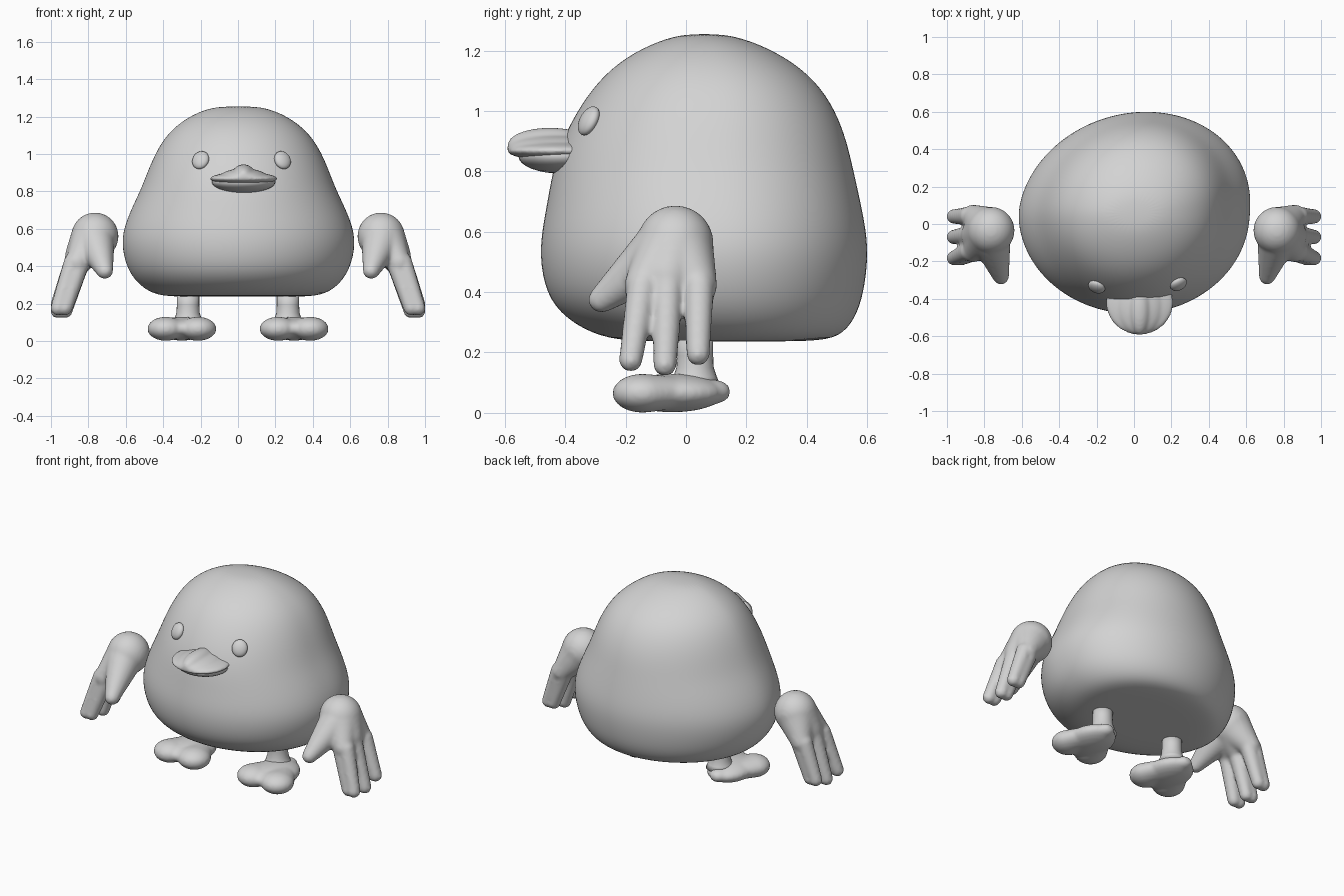
import bpy, bmesh, math
from mathutils import Vector, Matrix

if "Cube" in bpy.data.objects:
    bpy.data.objects.remove(bpy.data.objects["Cube"])

grey = bpy.data.materials.new("soft_grey")
grey.use_nodes = True
grey.diffuse_color = (0.65, 0.65, 0.65, 1)
grey.node_tree.nodes["Principled BSDF"].inputs["Base Color"].default_value = (0.65, 0.65, 0.65, 1)


def finish(name, bm, voxel=0, smooth=0, subdivide=0):
    """Turn a bmesh into a smooth object, optionally fusing its pieces."""
    bmesh.ops.recalc_face_normals(bm, faces=bm.faces)
    mesh = bpy.data.meshes.new(name)
    bm.to_mesh(mesh)
    bm.free()
    mesh.materials.append(grey)
    obj = bpy.data.objects.new(name, mesh)
    bpy.context.collection.objects.link(obj)
    bpy.ops.object.select_all(action='DESELECT')
    bpy.context.view_layer.objects.active = obj
    obj.select_set(True)
    if voxel:
        mod = obj.modifiers.new("fuse", 'REMESH')
        mod.mode, mod.voxel_size = 'VOXEL', voxel
        mod = obj.modifiers.new("soften", 'SMOOTH')
        mod.factor, mod.iterations = 0.5, smooth
    if subdivide:
        mod = obj.modifiers.new("round", 'SUBSURF')
        mod.levels = mod.render_levels = subdivide
    for mod in list(obj.modifiers):
        bpy.ops.object.modifier_apply(modifier=mod.name)
    bpy.ops.object.shade_smooth()


def ellipsoid(bm, centre, radii, turn=Matrix()):
    place = Matrix.Translation(centre) @ turn @ Matrix.Diagonal((*radii, 1))
    bmesh.ops.create_uvsphere(bm, u_segments=32, v_segments=16, radius=1, matrix=place)


def limb(bm, start, end, r1, r2, flat1=1, flat2=1):
    """Tapered capsule: the hull of two, possibly flattened, balls."""
    piece = bmesh.new()
    ellipsoid(piece, start, (r1, r1, r1 * flat1))
    ellipsoid(piece, end, (r2, r2, r2 * flat2))
    hull = bmesh.ops.convex_hull(piece, input=piece.verts)
    inner = [v for v in hull["geom_interior"] if isinstance(v, bmesh.types.BMVert)]
    bmesh.ops.delete(piece, geom=inner, context='VERTS')
    temp = bpy.data.meshes.new("limb_piece")
    piece.to_mesh(temp)
    piece.free()
    bm.from_mesh(temp)
    bpy.data.meshes.remove(temp)


def loft(bm, rows, sides):
    """Skin a stack of closed rings and cap both ends."""
    rings = [[bm.verts.new(p) for p in row] for row in rows]
    for low, high in zip(rings, rings[1:]):
        for i in range(sides):
            j = (i + 1) % sides
            bm.faces.new((low[i], low[j], high[j], high[i]))
    bm.faces.new(rings[0][::-1])
    bm.faces.new(rings[-1])


# Body: height, half width, front and back of each ring
profile = [(.237, .22, -.04, .26), (.237, .39, -.20, .45), (.26, .485, -.315, .525),
           (.33, .565, -.425, .572), (.42, .61, -.475, .596), (.55, .632, -.49, .609),
           (.68, .588, -.465, .585), (.80, .528, -.445, .558), (.90, .489, -.414, .535),
           (1.0, .448, -.363, .498), (1.1, .388, -.293, .433), (1.18, .298, -.20, .33),
           (1.235, .19, -.085, .21), (1.255, .09, .00, .12)]
SIDES = 32
rows = []
for z, width, front, back in profile:
    row = []
    for i in range(SIDES):
        a = 2 * math.pi * i / SIDES
        y = (front + back) / 2 + (back - front) / 2 * math.sin(a)
        row.append((width * math.cos(a) + 0.12 * max(0, y - 0.06), y, z))
    rows.append(row)
bm = bmesh.new()
loft(bm, rows, SIDES)
finish("body", bm, subdivide=2)

# Beak: lip swelling to a soft ridge, and a bowl below it
bm = bmesh.new()
ellipsoid(bm, (.03, -.42, .868), (.182, .174, .034))
ellipsoid(bm, (.03, -.43, .878), (.125, .164, .044))
ellipsoid(bm, (.03, -.45, .89), (.06, .142, .055))
finish("upper_beak", bm, voxel=.007, smooth=20)
bm = bmesh.new()
ellipsoid(bm, (.03, -.41, .85), (.17, .145, .058))
finish("lower_beak", bm)

# Eyes: flattened balls lying on the face
for name, x, y in (("right_eye", -.20, -.336), ("left_eye", .238, -.322)):
    bm = bmesh.new()
    normal = Vector((x * 1.6, -.75, .42))
    turn = normal.to_track_quat('Z', 'Y').to_matrix().to_4x4()
    ellipsoid(bm, (x, y, .967), (.047, .052, .026), turn)
    finish(name, bm)

for side, s in (("right", -1), ("left", 1)):
    # Hand: thick palm fanning from the wrist into three oval fingers, plus a thumb
    bm = bmesh.new()
    wrist = (s * .765, -.035, .56)
    limb(bm, wrist, (s * .84, -.06, .455), .127, .085)
    for base_y, tip_y, tip_z in ((-.145, -.183, .175), (-.06, -.07, .16), (.043, .04, .195)):
        limb(bm, wrist, (s * .86, base_y, .42), .125, .06)
        for dx in (-.02, .02):
            limb(bm, (s * .862 + dx, base_y, .42), (s * .944 + dx, tip_y, tip_z), .05, .039)
    limb(bm, (s * .765, -.08, .53), (s * .712, -.28, .375), .105, .044)
    finish(side + "_hand", bm, voxel=.011, smooth=7)

    # Foot: two front lobes and a full sole narrowing to one heel
    bm = bmesh.new()
    for dx in (-.086, .086):
        limb(bm, (s * .30 + dx, -.145, .065), (s * .30, .095, .07), .099, .053, .65, .75)
    ellipsoid(bm, (s * .30, -.045, .066), (.135, .175, .064))
    finish(side + "_foot", bm, voxel=.01, smooth=8)

    # Leg: short post flaring at the ankle
    bm = bmesh.new()
    rows = [[(s * .267 + r * math.cos(math.tau * i / 24), .03 + r * math.sin(math.tau * i / 24), z)
             for i in range(24)]
            for z, r in ((.09, .085), (.12, .072), (.15, .062), (.19, .06), (.26, .06))]
    loft(bm, rows, 24)
    finish(side + "_leg", bm)
